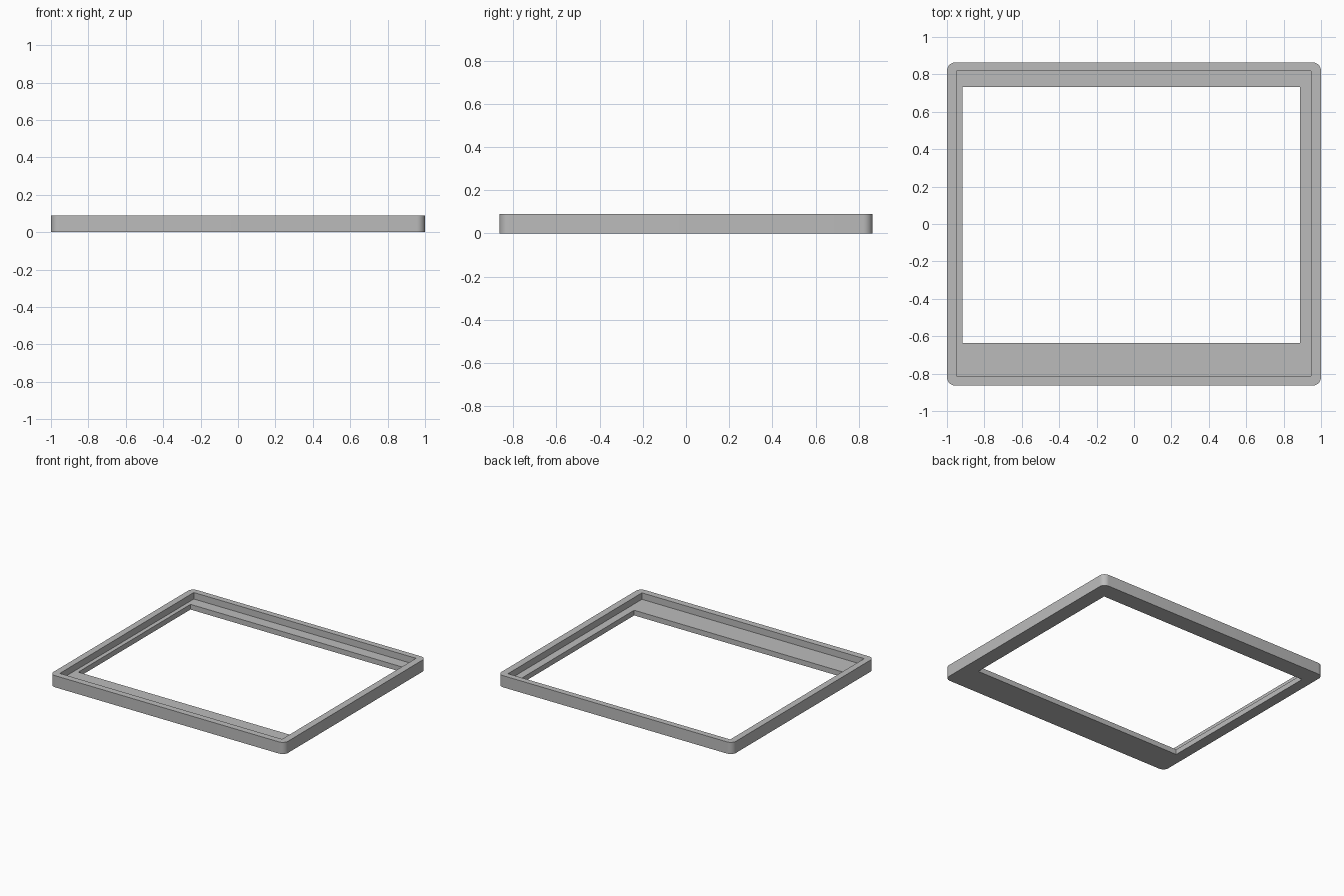
import bpy
import bmesh
import math

default = bpy.data.objects.get("Cube")
if default:
    bpy.data.objects.remove(default, do_unlink=True)

HEIGHT, FLOOR, RADIUS = 0.09, 0.04, 0.045

grey = bpy.data.materials.new("mid_grey")
grey.use_nodes = True
grey.diffuse_color = (0.5, 0.5, 0.5, 1)
grey.node_tree.nodes["Principled BSDF"].inputs["Base Color"].default_value = (0.5, 0.5, 0.5, 1)


def block(name, x, y, z, radius=0):
    """Box between the given (low, high) limits, with optional rounded upright edges."""
    bm = bmesh.new()
    bmesh.ops.create_cube(bm, size=1)
    for v in bm.verts:
        v.co = [lim[0] if c < 0 else lim[1] for c, lim in zip(v.co, (x, y, z))]
    if radius:
        upright = [e for e in bm.edges
                   if abs(e.verts[0].co.z - e.verts[1].co.z) > HEIGHT / 2]
        bmesh.ops.bevel(bm, geom=upright, offset=radius, segments=8,
                        profile=0.5, affect='EDGES')
    mesh = bpy.data.meshes.new(name)
    bm.to_mesh(mesh)
    bm.free()
    mesh.materials.append(grey)
    obj = bpy.data.objects.new(name, mesh)
    bpy.context.collection.objects.link(obj)
    return obj


# Rounded slab, stepped recess and off-centre window
frame = block("bezel_frame", (-1, 1), (-0.864, 0.864), (0, HEIGHT), RADIUS)
cutters = [
    block("recess_cutter", (-0.95, 0.946), (-0.814, 0.818), (FLOOR, HEIGHT + 0.1)),
    block("window_cutter", (-0.918, 0.887), (-0.635, 0.732), (-0.1, HEIGHT + 0.2)),
]

bpy.ops.object.select_all(action='DESELECT')
bpy.context.view_layer.objects.active = frame
frame.select_set(True)
for cutter in cutters:
    cutter.hide_render = True
    cut = frame.modifiers.new(cutter.name, 'BOOLEAN')
    cut.operation = 'DIFFERENCE'
    cut.solver = 'EXACT'
    cut.object = cutter
    bpy.ops.object.modifier_apply(modifier=cut.name)
    bpy.data.objects.remove(cutter, do_unlink=True)

# Smooth corners, crisp edges
bpy.ops.object.shade_smooth_by_angle(angle=math.radians(30))
